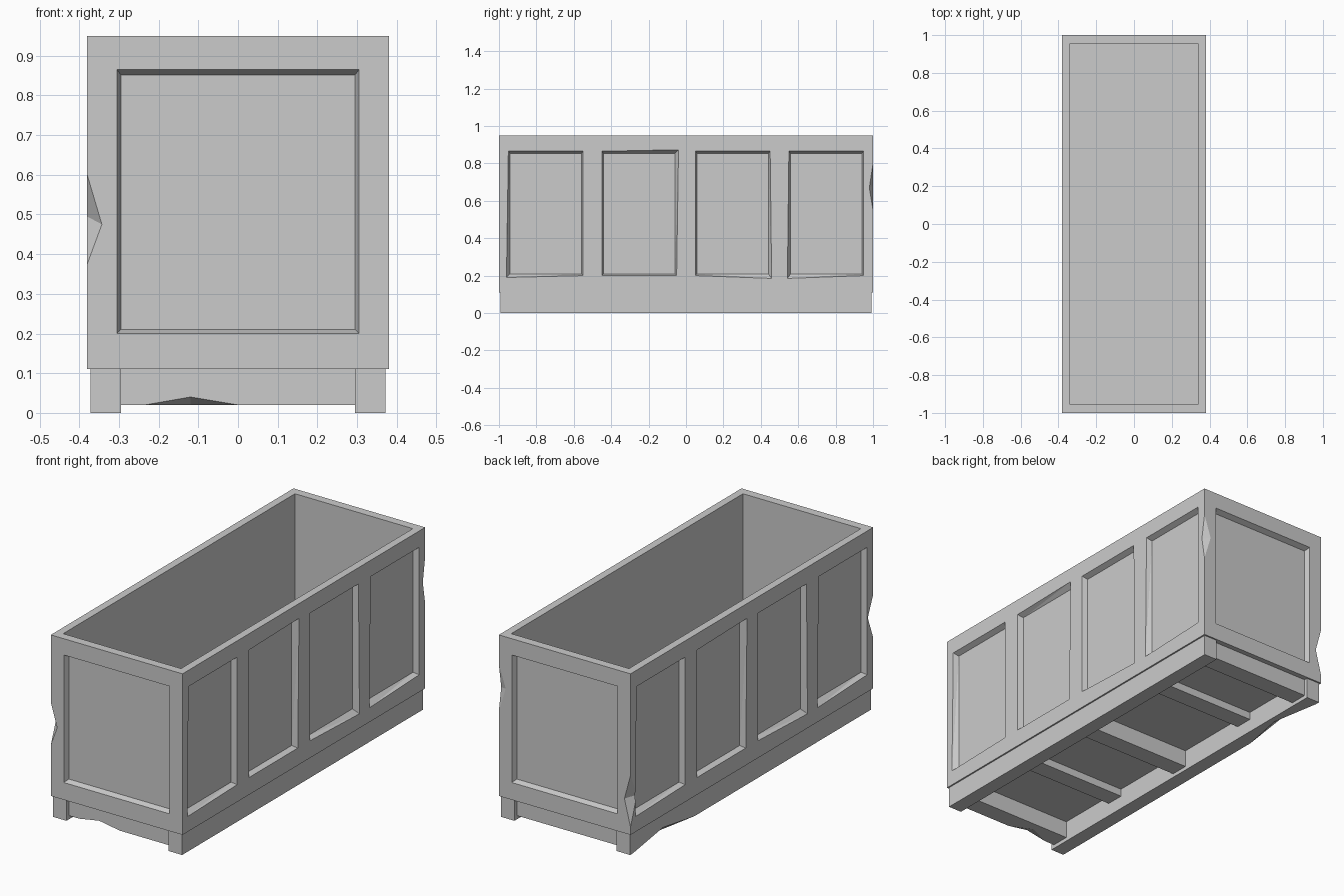
import bpy
import bmesh
from math import pi
from mathutils import Matrix, Vector

old = bpy.data.objects.get("Cube")
if old:
    bpy.data.objects.remove(old, do_unlink=True)

GREY = (0.6, 0.6, 0.6, 1.0)
grey = bpy.data.materials.new("plain grey")
grey.diffuse_color = GREY
grey.use_nodes = True
for node in grey.node_tree.nodes:
    if node.type == 'BSDF_PRINCIPLED':
        node.inputs["Base Color"].default_value = GREY


def solid(name, shapes):
    """One object made of a convex solid for each list of points."""
    mesh = bpy.data.meshes.new(name)
    bm = bmesh.new()
    for points in shapes:
        verts = [bm.verts.new(p) for p in points]
        bmesh.ops.convex_hull(bm, input=verts)
    bmesh.ops.dissolve_limit(bm, angle_limit=0.005, verts=bm.verts, edges=bm.edges)
    bmesh.ops.recalc_face_normals(bm, faces=bm.faces)
    bm.to_mesh(mesh)
    bm.free()
    obj = bpy.data.objects.new(name, mesh)
    bpy.context.scene.collection.objects.link(obj)
    return obj


def box(x0, x1, y0, y1, z0, z1):
    return [(x, y, z) for x in (x0, x1) for y in (y0, y1) for z in (z0, z1)]


def cut(obj, shapes):
    """Subtract convex solids from an object."""
    cutter = solid("cutter", shapes)
    cutter.hide_render = True
    mod = obj.modifiers.new("cut", 'BOOLEAN')
    mod.operation = 'DIFFERENCE'
    mod.solver = 'EXACT'
    mod.object = cutter
    graph = bpy.context.evaluated_depsgraph_get()
    mesh = bpy.data.meshes.new_from_object(obj.evaluated_get(graph))
    obj.modifiers.clear()
    obj.data = mesh
    bpy.data.objects.remove(cutter, do_unlink=True)


def chip(obj, a, b, c, d):
    """Chip the edge a-b, reaching c and d on its two faces."""
    a, b, c, d = map(Vector, (a, b, c, d))
    middle = (a + b) / 2
    outside = middle + (middle - (c + d) / 2) * 0.5
    cut(obj, [[a, b, c, d, outside]])


def recess(u0, u1, half, angle, corner=0, du=0.0, dv=0.0):
    """Tapered panel recess on the wall at distance half, turned about z."""
    low, high = 0.2, 0.865
    rim = [(u0, low), (u1, low), (u1, high), (u0, high)]
    rim[corner] = (rim[corner][0] + du, rim[corner][1] + dv)
    points = [(half + out, u, v) for out in (0, 0.02) for u, v in rim]
    points += [(half - 0.028, u, v) for u in (u0 + 0.01, u1 - 0.01)
               for v in (low + 0.01, high - 0.013)]
    turn = Matrix.Rotation(angle, 3, 'Z')
    return [turn @ Vector(p) for p in points]


# Open box with a solid floor
W, L = 0.38, 1.0
body = solid("crate_body", [box(-W, W, -L, L, 0.11, 0.95)])
cut(body, [box(-0.34, 0.34, -0.955, 0.955, 0.15, 1.1)])

# Sunken panels: four slightly uneven ones on each long side, one on each end
side_panels = [(-0.95, 0, -0.01, -0.01), (-0.45, 2, 0.01, 0.008),
               (0.05, 1, 0.008, -0.015), (0.55, 0, -0.008, -0.015)]
recesses = []
for angle in (0, pi):
    for start, corner, du, dv in side_panels:
        recesses.append(recess(start, start + 0.4, W, angle, corner, du, dv))
    recesses.append(recess(-0.305, 0.305, L, angle + pi / 2))
cut(body, recesses)

# Chipped upright corners
chip(body, (-W, -L, 0.6), (-W, -L, 0.375), (-0.343, -L, 0.475), (-W, -0.955, 0.495))
chip(body, (W, L, 0.8), (W, L, 0.55), (0.34, L, 0.68), (W, 0.98, 0.67))
chip(body, (-W, L, 0.42), (-W, L, 0.15), (-0.345, L, 0.29), (-W, 0.947, 0.3))

# Long skids under each side
skids = {}
for side, s in (("left", 1), ("right", -1)):
    skids[side] = solid(side + "_skid", [box(s * 0.295, s * 0.372, -0.992, 0.992, 0, 0.11)])
chip(skids["right"], (-0.372, 0.97, 0), (-0.372, 0.46, 0),
     (-0.372, 0.72, 0.04), (-0.325, 0.7, 0))

# Cross beams: deep at the ends and middle, shallow between
beams = []
for name, y, bottom in (("front_beam", -0.925, 0.02), ("front_slat", -0.5, 0.07),
                        ("middle_beam", 0, 0.02), ("back_slat", 0.5, 0.07),
                        ("back_beam", 0.925, 0.02)):
    beams.append(solid(name, [box(-0.295, 0.295, y - 0.048, y + 0.048, bottom, 0.11)]))
chip(beams[0], (-0.235, -0.973, 0.02), (0, -0.973, 0.02),
     (-0.12, -0.973, 0.04), (-0.12, -0.92, 0.02))

# One flat material throughout
for obj in [body, *skids.values(), *beams]:
    obj.data.materials.clear()
    obj.data.materials.append(grey)
